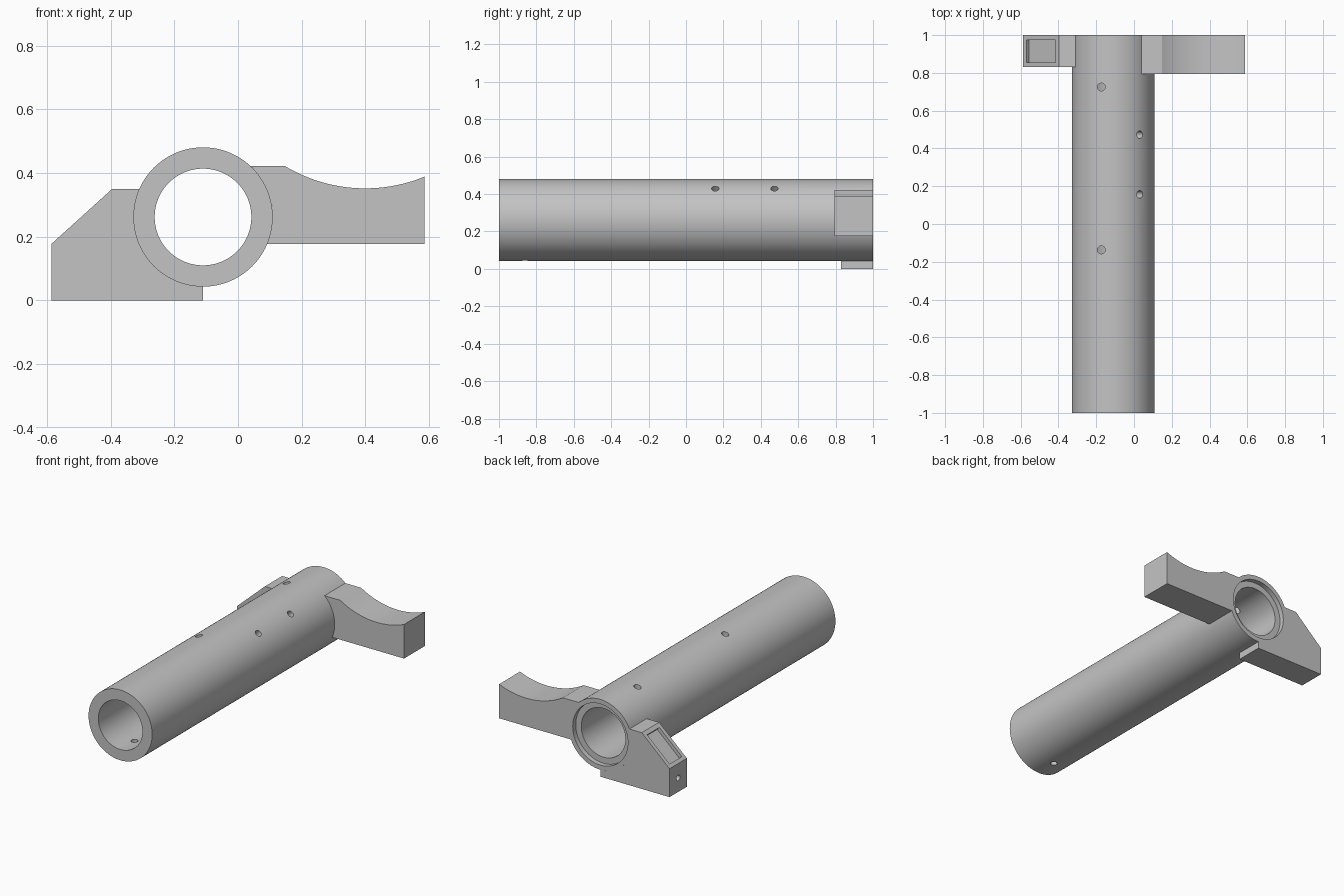
import bpy, bmesh, math
from mathutils import Vector, Matrix

if "Cube" in bpy.data.objects:
    bpy.data.objects.remove(bpy.data.objects["Cube"])

CX, CZ = -0.11, 0.262          # tube axis
R_OUT, R_IN, R_SEAT = 0.219, 0.152, 0.19
SEG = 96

grey = bpy.data.materials.new("plain grey")
grey.diffuse_color = (0.55, 0.55, 0.55, 1)
grey.use_nodes = True
grey.node_tree.nodes["Principled BSDF"].inputs["Base Color"].default_value = grey.diffuse_color


def make(name, bm):
    bmesh.ops.recalc_face_normals(bm, faces=bm.faces)
    me = bpy.data.meshes.new(name)
    bm.to_mesh(me)
    bm.free()
    me.materials.append(grey)
    ob = bpy.data.objects.new(name, me)
    bpy.context.collection.objects.link(ob)
    return ob


def extrude_profile(name, pts, y0, y1):
    """Extrude an (x, z) outline along y."""
    bm = bmesh.new()
    face = bm.faces.new([bm.verts.new((x, y0, z)) for x, z in pts])
    ext = bmesh.ops.extrude_face_region(bm, geom=[face])
    moved = [v for v in ext["geom"] if isinstance(v, bmesh.types.BMVert)]
    bmesh.ops.translate(bm, verts=moved, vec=(0, y1 - y0, 0))
    return make(name, bm)


def add_pin(bm, centre, axis, radius, length):
    """Cylinder used as a drill."""
    rot = Vector(axis).to_track_quat('Z', 'Y').to_matrix().to_4x4()
    bmesh.ops.create_cone(bm, cap_ends=True, segments=32, radius1=radius, radius2=radius,
                          depth=length, matrix=Matrix.Translation(centre) @ rot)


def cut(ob, bm):
    """Subtract the cutter mesh and discard it."""
    cutter = make("cutter", bm)
    cutter.hide_render = True
    mod = ob.modifiers.new("cut", 'BOOLEAN')
    mod.operation, mod.solver, mod.object = 'DIFFERENCE', 'EXACT', cutter
    bpy.context.view_layer.objects.active = ob
    bpy.ops.object.modifier_apply(modifier=mod.name)
    bpy.data.objects.remove(cutter, do_unlink=True)


def tube_arc(a0, a1, n=24):
    """Points on the tube's outer circle, angles in degrees."""
    out = []
    for i in range(n + 1):
        a = math.radians(a0 + (a1 - a0) * i / n)
        out.append((CX + R_OUT * math.cos(a), CZ + R_OUT * math.sin(a)))
    return out


# Main tube: lathed section with a shallow seat at the back end
section = [(R_IN, -1), (R_OUT, -1), (R_OUT, 1), (R_SEAT, 1), (R_SEAT, 0.97), (R_IN, 0.97)]
bm = bmesh.new()
rings = []
for i in range(SEG):
    a = 2 * math.pi * i / SEG
    rings.append([bm.verts.new((CX + r * math.cos(a), y, CZ + r * math.sin(a)))
                  for r, y in section])
for i in range(SEG):
    p, q = rings[i], rings[(i + 1) % SEG]
    for j in range(len(section)):
        k = (j + 1) % len(section)
        bm.faces.new((p[j], p[k], q[k], q[j]))
tube = make("main_tube", bm)

# Drilled holes through the tube wall
drill = bmesh.new()
for y in (0.725, -0.137):                       # top holes
    add_pin(drill, (-0.173, y, CZ + 0.19), (0, 0, 1), 0.021, 0.14)
d = Vector((math.cos(math.radians(50)), 0, math.sin(math.radians(50))))
for y in (0.157, 0.473):                        # slanted holes
    add_pin(drill, Vector((CX, y, CZ)) + d * 0.19, d, 0.02, 0.14)
add_pin(drill, (CX, -0.86, CZ - 0.19), (0, 0, 1), 0.02, 0.14)   # underside hole
cut(tube, drill)

# Right arm with a concave top
a_top = math.degrees(math.asin((0.422 - CZ) / R_OUT))
a_bot = math.degrees(math.asin((0.177 - CZ) / R_OUT))
R_DIP, X_DIP, Z_DIP = 0.489, 0.40, 0.352
dip = []
for i in range(33):
    x = 0.148 + (0.587 - 0.148) * i / 32
    dip.append((x, Z_DIP + R_DIP - math.sqrt(R_DIP ** 2 - (x - X_DIP) ** 2)))
arm = extrude_profile("cradle_arm", tube_arc(a_bot, a_top) + dip + [(0.587, 0.177)], 0.795, 1)

# Left foot with a sloped shoulder
a_shoulder = 180 - math.degrees(math.asin((0.35 - CZ) / R_OUT))
foot = extrude_profile("sloped_foot", [(-0.587, 0), (CX, 0)] + tube_arc(270, a_shoulder)
                       + [(-0.396, 0.35), (-0.587, 0.177)], 0.83, 1)

# Shallow window pocket in the slope and a hole in the foot's end
slope = math.atan2(0.35 - 0.177, 0.587 - 0.396)
drill = bmesh.new()
bmesh.ops.create_cube(drill, size=1, matrix=Matrix.Translation((-0.4925, 0.915, 0.2626))
                      @ Matrix.Rotation(-slope, 4, 'Y') @ Matrix.Diagonal((0.209, 0.12, 0.044, 1)))
add_pin(drill, (-0.587, 0.915, 0.0875), (1, 0, 0), 0.018, 0.3)
cut(foot, drill)

# Smooth the round surfaces, keep corners crisp
bpy.ops.object.select_all(action='DESELECT')
for ob in (tube, arm, foot):
    ob.select_set(True)
bpy.context.view_layer.objects.active = tube
bpy.ops.object.shade_smooth_by_angle(angle=math.radians(25))
